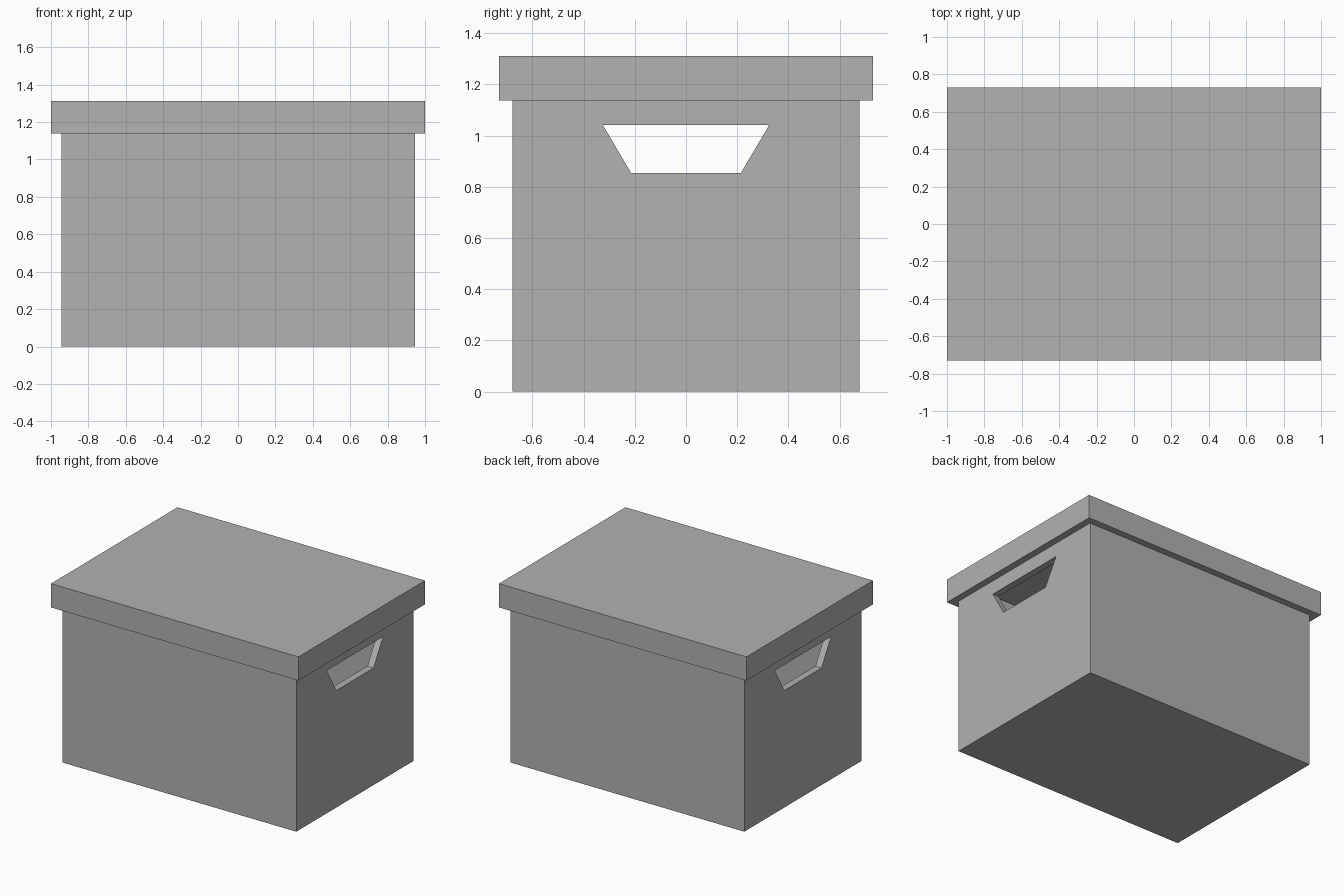
import bpy
import bmesh
from mathutils import Matrix

cube = bpy.data.objects.get("Cube")
if cube:
    bpy.data.objects.remove(cube, do_unlink=True)

grey = bpy.data.materials.new("plain_grey")
grey.use_nodes = True
colour = (0.445, 0.445, 0.445, 1)
grey.diffuse_color = colour
grey.node_tree.nodes["Principled BSDF"].inputs["Base Color"].default_value = colour

WALL = 0.05


def add_object(name, bm):
    bmesh.ops.recalc_face_normals(bm, faces=bm.faces)
    mesh = bpy.data.meshes.new(name)
    bm.to_mesh(mesh)
    bm.free()
    mesh.materials.append(grey)
    obj = bpy.data.objects.new(name, mesh)
    bpy.context.collection.objects.link(obj)
    return obj


def open_tray(name, half_x, half_y, bottom, top, open_side):
    """Thin-walled tray, open at the top (1) or the bottom (-1)."""
    bm = bmesh.new()
    size = (2 * half_x, 2 * half_y, top - bottom)
    place = Matrix.Translation((0, 0, (top + bottom) / 2))
    bmesh.ops.create_cube(bm, size=1, matrix=place @ Matrix.Diagonal((*size, 1)))
    bm.normal_update()
    mouth = [f for f in bm.faces if f.normal.z * open_side > 0.5]
    bmesh.ops.delete(bm, geom=mouth, context='FACES_ONLY')
    # Keep the outer skin facing outwards
    for f in bm.faces:
        if f.normal.dot(f.calc_center_median() - place.translation) < 0:
            f.normal_flip()
    obj = add_object(name, bm)
    shell = obj.modifiers.new("wall_thickness", 'SOLIDIFY')
    shell.thickness = WALL
    shell.offset = -1
    shell.use_even_offset = True
    return obj


# Box body and overhanging lid
body = open_tray("box_body", 0.945, 0.677, 0, 1.255, 1)
lid = open_tray("lid", 1.0, 0.73, 1.138, 1.312, -1)

# Tapered hand holes through both end walls
bm = bmesh.new()
outline = [(-0.215, 0.855), (0.215, 0.855), (0.325, 1.042), (-0.325, 1.042)]
face = bm.faces.new([bm.verts.new((-1.2, y, z)) for y, z in outline])
prism = bmesh.ops.extrude_face_region(bm, geom=[face])
verts = [v for v in prism["geom"] if isinstance(v, bmesh.types.BMVert)]
bmesh.ops.translate(bm, verts=verts, vec=(2.4, 0, 0))
cutter = add_object("hand_hole_cutter", bm)
cutter.hide_render = True

cut = body.modifiers.new("hand_holes", 'BOOLEAN')
cut.operation = 'DIFFERENCE'
cut.solver = 'EXACT'
cut.object = cutter

# Apply the modifiers and drop the cutter
for obj in (body, lid):
    bpy.context.view_layer.objects.active = obj
    for name in [m.name for m in obj.modifiers]:
        bpy.ops.object.modifier_apply(modifier=name)
bpy.data.objects.remove(cutter, do_unlink=True)
